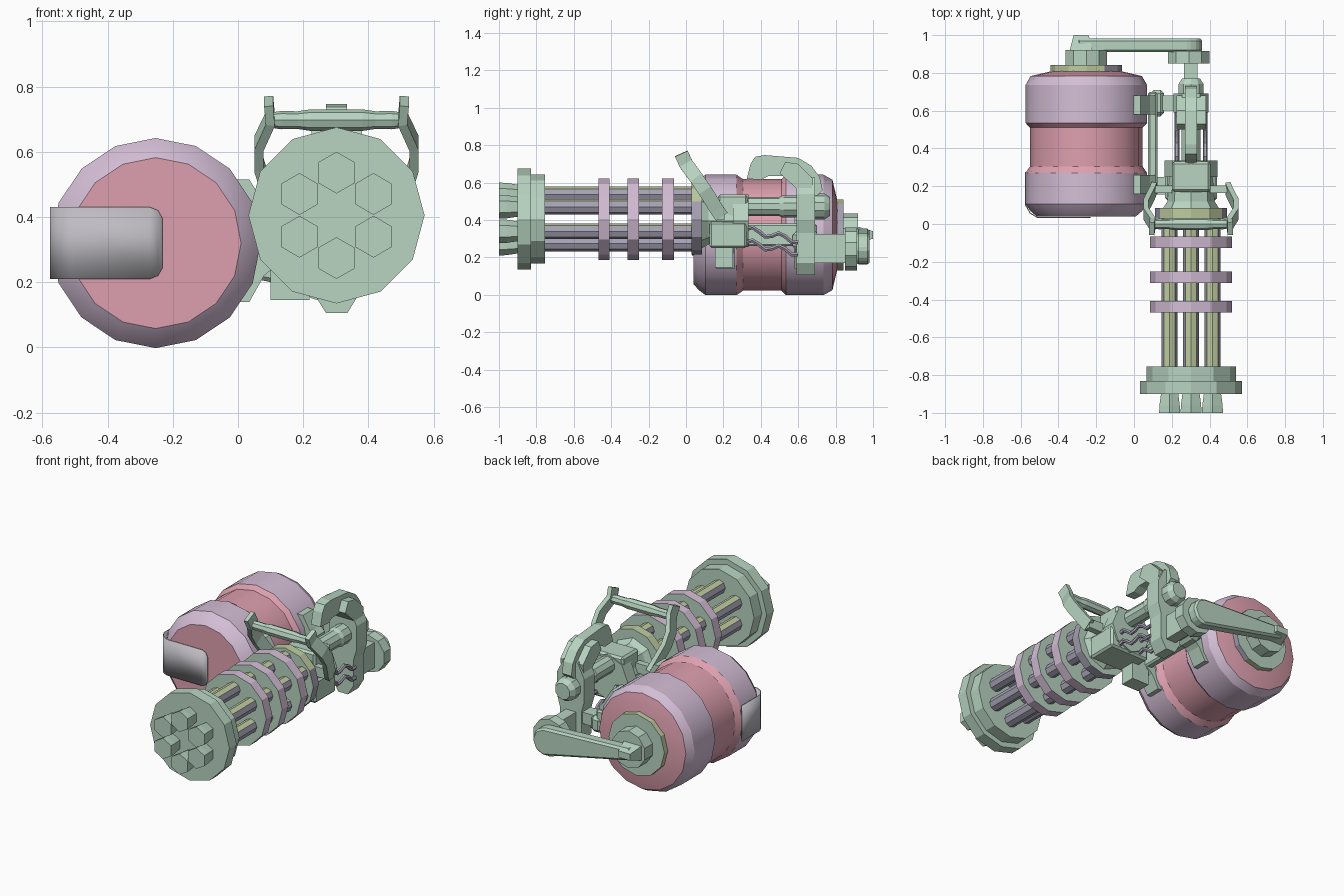
import bpy, bmesh, math
from mathutils import Vector

if "Cube" in bpy.data.objects:
    bpy.data.objects.remove(bpy.data.objects["Cube"])

def material(name, *rgb):
    m = bpy.data.materials.new(name)
    lin = [((c / 255 + 0.055) / 1.055) ** 2.4 for c in rgb]
    m.diffuse_color = (*lin, 1)
    m.use_nodes = True
    m.node_tree.nodes["Principled BSDF"].inputs["Base Color"].default_value = m.diffuse_color
    return m

GREEN = material("pale green", 184, 212, 193)
MAUVE = material("mauve", 212, 190, 214)
PINK = material("rose pink", 222, 160, 175)
LIME = material("yellow green", 190, 203, 160)
STEEL = material("purple grey", 165, 161, 178)
GREY = material("light grey", 190, 188, 194)

GX, GZ = 0.302, 0.405      # gun axis
TX, TZ = -0.2525, 0.32     # tank axis

def finish(name, bm, mats, rule=None, smooth=False):
    bmesh.ops.recalc_face_normals(bm, faces=bm.faces)
    if rule:
        for f in bm.faces:
            f.material_index = rule(f)
    me = bpy.data.meshes.new(name)
    bm.to_mesh(me)
    bm.free()
    for m in mats:
        me.materials.append(m)
    ob = bpy.data.objects.new(name, me)
    bpy.context.collection.objects.link(ob)
    if smooth:
        bpy.ops.object.select_all(action='DESELECT')
        ob.select_set(True)
        bpy.context.view_layer.objects.active = ob
        bpy.ops.object.shade_smooth_by_angle(angle=math.radians(28))
    return ob

def lathe(name, profile, x, z, sides, mats=(GREEN,), rule=None, smooth=False):
    """Turned part along y; profile is (y, radius) pairs, ends capped."""
    bm = bmesh.new()
    rings = []
    for y, r in profile:
        rings.append([bm.verts.new((x + r * math.sin(math.tau * k / sides), y,
                                    z + r * math.cos(math.tau * k / sides))) for k in range(sides)])
    for a, b in zip(rings, rings[1:]):
        for k in range(sides):
            j = (k + 1) % sides
            bm.faces.new((a[k], a[j], b[j], b[k]))
    bm.faces.new(rings[0])
    bm.faces.new(rings[-1])
    return finish(name, bm, mats, rule, smooth)

def prism(name, pts, lo, hi, axis='x', mats=(GREEN,), inset=0.0):
    """Outline extruded along one axis: x takes (y,z), y takes (x,z)."""
    bm = bmesh.new()
    put = (lambda p, t: (t, p[0], p[1])) if axis == 'x' else (lambda p, t: (p[0], t, p[1]))
    a = [bm.verts.new(put(p, lo)) for p in pts]
    b = [bm.verts.new(put(p, hi)) for p in pts]
    bm.faces.new(a)
    bm.faces.new(b)
    for k in range(len(pts)):
        j = (k + 1) % len(pts)
        bm.faces.new((a[k], a[j], b[j], b[k]))
    if inset:
        bmesh.ops.recalc_face_normals(bm, faces=bm.faces)
        bmesh.ops.bevel(bm, geom=bm.edges[:], offset=inset, segments=1, affect='EDGES')
    return finish(name, bm, mats)

def box(name, x0, x1, y0, y1, z0, z1, bevel=0.0):
    return prism(name, [(y0, z0), (y1, z0), (y1, z1), (y0, z1)], x0, x1, inset=bevel)

def strut(name, pts, w, h, mat=GREEN, sides=4):
    """Bar of w by h section swept along points."""
    bm = bmesh.new()
    pts = [Vector(p) for p in pts]
    rings = []
    for i, p in enumerate(pts):
        d = (pts[min(i + 1, len(pts) - 1)] - pts[max(i - 1, 0)]).normalized()
        u = d.cross(Vector((1, 0, 0))).normalized()
        v = d.cross(u).normalized()
        q = 1 / math.cos(math.pi / sides)
        ring = []
        for k in range(sides):
            t = math.tau * (k + 0.5) / sides
            ring.append(bm.verts.new(p + u * (math.cos(t) * h / 2 * q) + v * (math.sin(t) * w / 2 * q)))
        rings.append(ring)
    for a, b in zip(rings, rings[1:]):
        for k in range(sides):
            j = (k + 1) % sides
            bm.faces.new((a[k], a[j], b[j], b[k]))
    bm.faces.new(rings[0])
    bm.faces.new(rings[-1])
    return finish(name, bm, (mat,))

# Barrel cluster: flared hexagonal muzzles and barrels with lighter tops
for i in range(6):
    a = math.tau * i / 6
    x, z = GX + 0.131 * math.sin(a), GZ + 0.131 * math.cos(a)
    lathe(f"muzzle_{i+1}", [(-1.0, 0.064), (-0.96, 0.062), (-0.88, 0.05)], x, z, 6)
    lathe(f"barrel_{i+1}", [(-0.77, 0.042), (0.06, 0.042)], x, z, 8, (STEEL, LIME),
          lambda f: int(f.normal.z > 0.5))

# Stepped front flange and the ring clamps with mauve rims
lathe("front_flange", [(-0.90, 0.27), (-0.83, 0.27), (-0.83, 0.237), (-0.755, 0.237)], GX, GZ, 12)
for i, (y0, y1) in enumerate([(-0.468, -0.408), (-0.312, -0.252), (-0.128, -0.065)]):
    lathe(f"barrel_ring_{i+1}", [(y0, 0.218), (y1, 0.218)], GX, GZ, 12, (MAUVE, GREEN),
          lambda f: int(abs(f.normal.y) > 0.5))
lathe("rear_barrel_plate", [(0.03, 0.19), (0.085, 0.19)], GX, GZ, 12, (STEEL, LIME, GREEN),
      lambda f: 2 if abs(f.normal.y) > 0.5 else int(f.normal.z > 0.5))

# Receiver body
lathe("receiver", [(0.08, 0.15), (0.12, 0.125), (0.25, 0.115), (0.25, 0.14), (0.335, 0.14)], GX, 0.395, 8)
box("receiver_side_block", 0.165, 0.44, 0.125, 0.325, 0.25, 0.39, 0.012)
box("receiver_top_block", 0.20, 0.405, 0.17, 0.33, 0.40, 0.535, 0.012)
lathe("top_tube", [(0.32, 0.052), (0.50, 0.052), (0.52, 0.06), (0.68, 0.06), (0.69, 0.07),
                   (0.74, 0.07), (0.77, 0.05)], GX, 0.472, 10)

# Rear frame with tapered foot, drive block and arched handle
prism("rear_frame", [(0.27, 0.105), (0.335, 0.105), (0.375, 0.17), (0.375, 0.33), (0.395, 0.40),
                     (0.395, 0.54), (0.35, 0.63), (0.255, 0.63), (0.21, 0.54), (0.21, 0.40),
                     (0.23, 0.33), (0.23, 0.17)], 0.59, 0.69, 'y')
box("drive_block", 0.265, 0.335, 0.68, 0.86, 0.17, 0.325)
prism("arched_handle", [(0.325, 0.62), (0.345, 0.70), (0.37, 0.738), (0.42, 0.747), (0.60, 0.732),
                        (0.67, 0.69), (0.715, 0.63), (0.73, 0.56), (0.69, 0.52), (0.62, 0.56),
                        (0.575, 0.615), (0.52, 0.635), (0.44, 0.635), (0.40, 0.615)], 0.27, 0.334)
prism("handle_collar", [(0.50, 0.65), (0.53, 0.71), (0.60, 0.70), (0.68, 0.62), (0.67, 0.55),
                        (0.60, 0.56)], 0.225, 0.38)

# Wavy hoses between receiver and frame
for s, side in ((-1, "left"), (1, "right")):
    for i, (za, zb) in enumerate([(0.35, 0.29), (0.28, 0.225)]):
        path = [(GX + s * 0.075, 0.32 + 0.28 * t / 8,
                 za + (zb - za) * t / 8 + 0.018 * math.sin(t * 1.5)) for t in range(9)]
        strut(f"{side}_hose_{i+1}", path, 0.022, 0.022, STEEL, 6)

# Front carrying grip: cranked side arms and a swollen cross bar
for s, side in ((-1, "left"), (1, "right")):
    strut(f"{side}_grip_arm", [(GX + s * x, y, z) for x, y, z in
          [(0.208, -0.025, 0.755), (0.203, 0.0, 0.70), (0.238, 0.055, 0.625),
           (0.238, 0.10, 0.56), (0.205, 0.165, 0.455), (0.195, 0.19, 0.42)]], 0.028, 0.075)
    box(f"{side}_grip_mount", *sorted((GX + s * 0.10, GX + s * 0.205)), 0.165, 0.205, 0.40, 0.46)
grip = lathe("grip_bar", [(-0.21, 0.022), (-0.17, 0.028), (-0.12, 0.027), (-0.08, 0.033),
                          (0.08, 0.033), (0.12, 0.027), (0.17, 0.028), (0.21, 0.022)], 0, 0, 8)
grip.rotation_euler.z = math.pi / 2
grip.location = (GX, 0.0, 0.697)

# Tank with mauve shoulders, rose waist and rose end faces
def tank_colour(f):
    y = f.calc_center_median().y
    return int(y < 0.05 or 0.285 < y < 0.525 or y > 0.785)
lathe("tank", [(0.04, 0.262), (0.068, 0.295), (0.105, 0.322), (0.27, 0.322), (0.305, 0.298),
               (0.51, 0.298), (0.535, 0.322), (0.735, 0.322), (0.783, 0.295), (0.81, 0.18)],
      TX, TZ, 16, (MAUVE, PINK), tank_colour, True)
lathe("tank_rear_collar", [(0.79, 0.19), (0.842, 0.19)], TX, TZ, 12, (LIME, STEEL, GREEN),
      lambda f: 2 if abs(f.normal.y) > 0.5 else int(f.normal.x > 0.4))
lathe("tank_rear_cap", [(0.83, 0.115), (0.92, 0.115)], TX, TZ, 10)

# Grey label plate wrapped from the front face onto the left side
bm = bmesh.new()
path = [(-0.231, 0.034, 0.075), (-0.245, 0.034, 0.10), (-0.27, 0.034, 0.11), (-0.51, 0.034, 0.11),
        (-0.55, 0.058, 0.11), (-0.574, 0.10, 0.11), (-0.574, 0.275, 0.11)]
cols = [[bm.verts.new((x, y, TZ + s * h)) for s in (-1, 1)] for x, y, h in path]
for a, b in zip(cols, cols[1:]):
    bm.faces.new((a[0], b[0], b[1], a[1]))
plate = finish("wrapped_plate", bm, (GREY,), smooth=True)
sol = plate.modifiers.new("thickness", 'SOLIDIFY')
sol.thickness = 0.005
sol.offset = 0

# Tank cradle: two claw brackets and the rail that joins them
claw = [(-0.005, 0.515), (0.035, 0.515), (0.085, 0.43), (0.115, 0.40), (0.115, 0.25), (0.08, 0.22),
        (0.035, 0.14), (-0.005, 0.14), (0.04, 0.22), (0.065, 0.32), (0.04, 0.42)]
for name, y in (("front_claw", 0.16), ("rear_claw", 0.58)):
    prism(name, claw, y, y + 0.10, 'y')
box("cradle_rail", 0.075, 0.125, 0.15, 0.70, 0.26, 0.38, 0.01)
box("rail_rear_block", 0.085, 0.16, 0.57, 0.71, 0.24, 0.34, 0.02)
box("cradle_front_link", 0.10, 0.22, 0.155, 0.25, 0.145, 0.30)
box("cradle_rear_link", 0.13, 0.25, 0.60, 0.68, 0.26, 0.33)

# Rear swing arm between the gun pivot and the tank cap
lathe("gun_pivot", [(0.85, 0.115), (0.915, 0.115)], 0.29, 0.245, 10)
prism("swing_arm", [(-0.30, 0.285), (0.29, 0.16), (0.34, 0.185), (0.365, 0.245), (0.34, 0.305),
                    (0.29, 0.33), (-0.30, 0.355)], 0.91, 0.982, 'y', inset=0.012)
bm = bmesh.new()
bmesh.ops.create_cube(bm, size=1)
for v in bm.verts:
    tip = v.co.y > 0
    v.co = (-0.28 + v.co.x * (0.08 if tip else 0.13), 1.0 if tip else 0.90,
            TZ + v.co.z * (0.04 if tip else 0.10))
finish("arm_end_latch", bm, (GREEN,))
